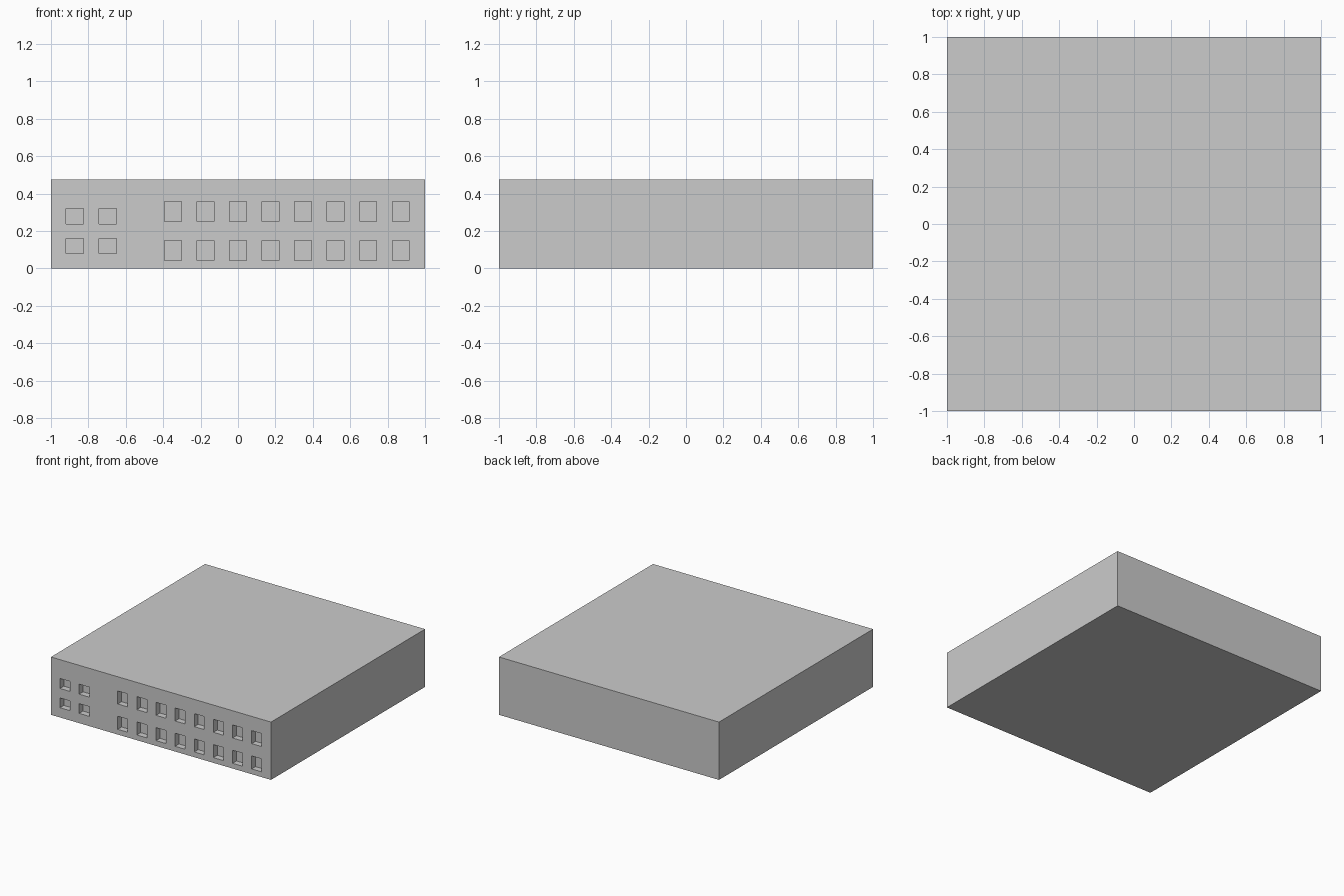
import bpy, bmesh
from mathutils import Matrix

if "Cube" in bpy.data.objects:
    bpy.data.objects.remove(bpy.data.objects["Cube"])

HEIGHT = 0.475
DEPTH = 0.05


def add_box(bm, x0, x1, y0, y1, z0, z1):
    m = Matrix.Translation(((x0 + x1) / 2, (y0 + y1) / 2, (z0 + z1) / 2))
    m = m @ Matrix.Diagonal((x1 - x0, y1 - y0, z1 - z0, 1))
    bmesh.ops.create_cube(bm, size=1, matrix=m)


def make_object(name, bm):
    mesh = bpy.data.meshes.new(name)
    bm.to_mesh(mesh)
    bm.free()
    obj = bpy.data.objects.new(name, mesh)
    bpy.context.collection.objects.link(obj)
    return obj


# Main block
bm = bmesh.new()
add_box(bm, -1, 1, -1, 1, 0, HEIGHT)
housing = make_object("building_block", bm)

# Window recesses: first centre, pitch, count, width, rows of (bottom, top)
groups = [
    (-0.872, 0.175, 2, 0.093, [(0.08, 0.16), (0.238, 0.32)]),
    (-0.348, 0.174, 8, 0.09, [(0.043, 0.15), (0.251, 0.358)]),
]
bm = bmesh.new()
for start, pitch, count, width, rows in groups:
    for i in range(count):
        x = start + i * pitch
        for z0, z1 in rows:
            add_box(bm, x - width / 2, x + width / 2, -1.1, -1 + DEPTH, z0, z1)
cutter = make_object("window_cutter", bm)
cutter.hide_render = True
cutter.hide_viewport = False
cutter.display_type = 'WIRE'

# Cut the windows into the front wall
mod = housing.modifiers.new("windows", 'BOOLEAN')
mod.operation = 'DIFFERENCE'
mod.solver = 'EXACT'
mod.object = cutter
bpy.context.view_layer.objects.active = housing
bpy.ops.object.modifier_apply(modifier=mod.name)
bpy.data.objects.remove(cutter, do_unlink=True)
